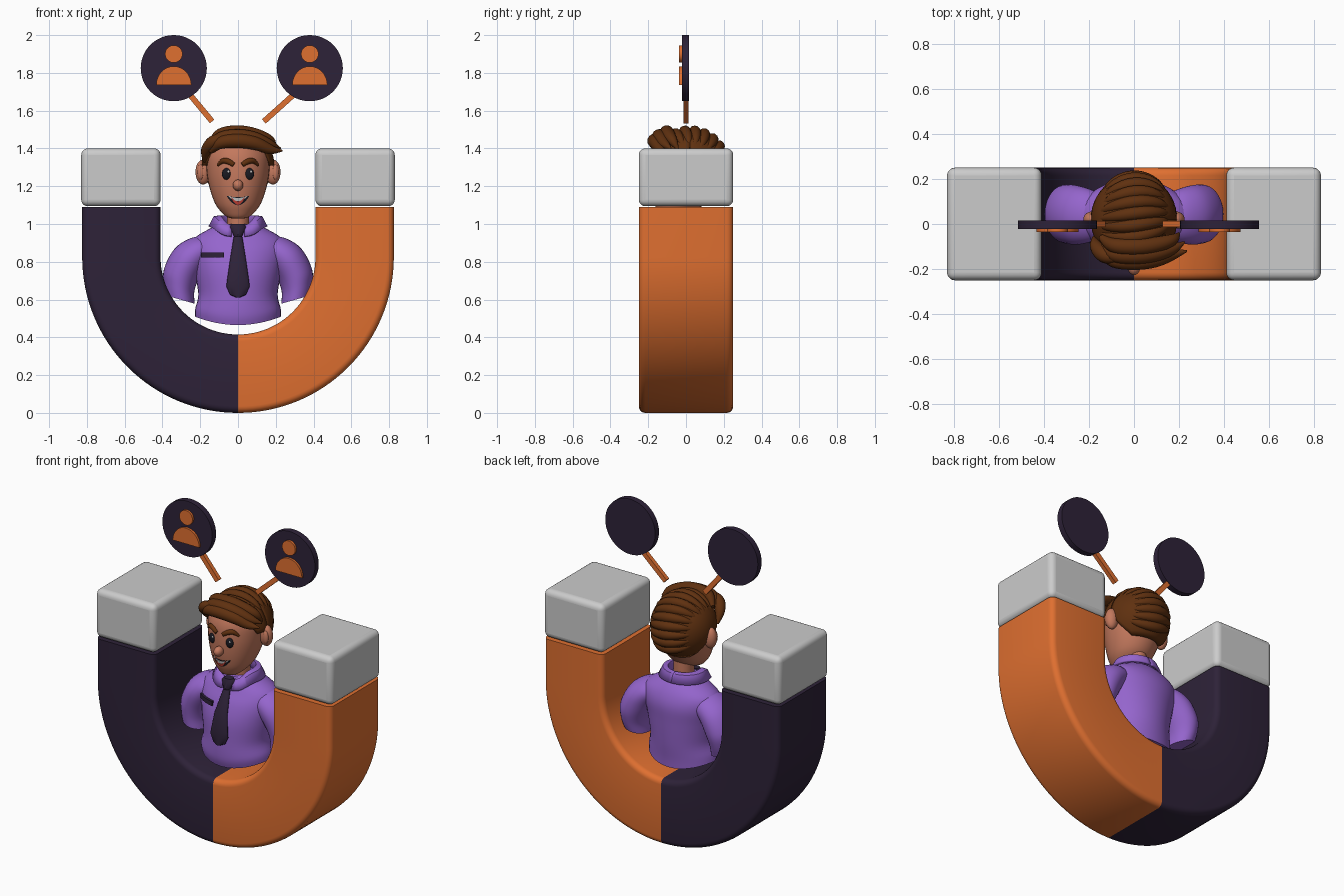
import bpy, bmesh
from math import sin, cos, pi, radians, sqrt, acos
from mathutils import Vector as V

if "Cube" in bpy.data.objects:
    bpy.data.objects.remove(bpy.data.objects["Cube"])


def mat(name, r, g, b):
    m = bpy.data.materials.new(name)
    m.diffuse_color = (r, g, b, 1)
    m.use_nodes = True
    m.node_tree.nodes["Principled BSDF"].inputs["Base Color"].default_value = m.diffuse_color
    return m


ORANGE, DARK = mat("orange", .74, .16, .03), mat("dark", .027, .016, .04)
PURPLE, SKIN = mat("purple", .30, .13, .61), mat("skin", .55, .19, .11)
HAIR, BLACK = mat("hair", .115, .03, .005), mat("black", .01, .01, .015)
WHITE, RED = mat("white", .85, .85, .85), mat("red", .6, .06, .04)


def finish(o, m, angle=40):
    if m:
        o.data.materials.append(m)
    bpy.ops.object.select_all(action='DESELECT')
    o.select_set(True)
    bpy.context.view_layer.objects.active = o
    bpy.ops.object.shade_smooth_by_angle(angle=radians(angle))
    return o


def skin(name, rings, m, closed=True, caps=True):
    """Bridge rings of points into a surface."""
    bm = bmesh.new()
    vs = [[bm.verts.new(p) for p in r] for r in rings]
    n = len(rings[0])
    for a, b in zip(vs, vs[1:]):
        for i in range(n if closed else n - 1):
            j = (i + 1) % n
            bm.faces.new((a[i], a[j], b[j], b[i]))
    if caps:
        bm.faces.new(vs[0])
        bm.faces.new(vs[-1])
    bmesh.ops.recalc_face_normals(bm, faces=bm.faces)
    me = bpy.data.meshes.new(name)
    bm.to_mesh(me)
    bm.free()
    o = bpy.data.objects.new(name, me)
    bpy.context.collection.objects.link(o)
    return finish(o, m)


def ellipse(c, rx, ry, tilt=0, n=36):
    t = radians(tilt)
    return [V(c) + V((cos(a) * rx * cos(t), sin(a) * ry, cos(a) * rx * sin(t)))
            for a in (2 * pi * i / n for i in range(n))]


def spline(rows, k=5):
    """Catmull-Rom through rows of numbers."""
    r = [rows[0]] + rows + [rows[-1]]
    out = []
    for a, b, c, d in zip(r, r[1:], r[2:], r[3:]):
        for t in (i / k for i in range(k)):
            out.append([.5 * (2 * q + (s - p) * t + (2 * p - 5 * q + 4 * s - u) * t * t
                              + (3 * q - p - 3 * s + u) * t ** 3) for p, q, s, u in zip(a, b, c, d)])
    return out + [list(rows[-1])]


def front_y(rows, x, z):
    """Front surface of a body made of (z, rx, ry, cy) rows."""
    for a, b in zip(rows, rows[1:]):
        if a[0] <= z <= b[0]:
            t = (z - a[0]) / (b[0] - a[0])
            rx, ry, cy = (a[i] + (b[i] - a[i]) * t for i in (1, 2, 3))
            return cy - ry * sqrt(max(0, 1 - (x / rx) ** 2))


def ball(name, c, s, m):
    bpy.ops.mesh.primitive_uv_sphere_add(segments=24, ring_count=16, radius=1, location=c)
    o = bpy.context.object
    o.name, o.scale = name, s
    return finish(o, m, 180)


def lock(name, pts, radii, m):
    """Tapered tube along a smooth path."""
    cu = bpy.data.curves.new(name, 'CURVE')
    cu.dimensions, cu.bevel_depth, cu.bevel_resolution, cu.use_fill_caps = '3D', 1, 4, True
    path = spline([list(p) + [r] for p, r in zip(pts, radii)], 5)
    s = cu.splines.new('POLY')
    s.points.add(len(path) - 1)
    for q, p in zip(s.points, path):
        q.co, q.radius = (*p[:3], 1), max(p[3], .002)
    cu.materials.append(m)
    o = bpy.data.objects.new(name, cu)
    bpy.context.collection.objects.link(o)


# horseshoe magnet: rounded rectangle swept along half a U
def section(c, d, bev=.035, hw=.2075, hd=.25):
    pts = []
    for q, (sx, sy) in enumerate(((1, 1), (-1, 1), (-1, -1), (1, -1))):
        for i in range(6):
            a = pi / 2 * (q + i / 5)
            pts.append(V(c) + V(d) * (sx * (hw - bev) + bev * cos(a)) + V((0, sy * (hd - bev) + bev * sin(a), 0)))
    return pts


for s, side, m in ((-1, "left", DARK), (1, "right", ORANGE)):
    rings = []
    for i in range(33):
        a = pi / 2 * i / 32
        d = V((s * sin(a), 0, -cos(a)))
        rings.append(section(d * .6175 + V((0, 0, .825)), d))
    rings.append(section((s * .6175, 0, 1.09), (s, 0, 0)))
    skin("magnet_arm_" + side, rings, m)
    bpy.ops.mesh.primitive_cube_add(size=1, location=(s * .62, 0, 1.247))
    o = bpy.context.object
    o.name, o.dimensions = "magnet_tip_" + side, (.42, .5, .306)
    bpy.ops.object.transform_apply(location=False, rotation=False)
    b = o.modifiers.new("bevel", 'BEVEL')
    b.width, b.segments = .035, 5
    finish(o, None)

# icon signs on sticks
for cx, s, side in ((-.34, -1, "left"), (.38, 1, "right")):
    def slab(name, pts, y0, y1, m):
        skin(name + side, [[V((x, y, z)) for x, z in pts] for y in (y0, y1)], m)

    def disc(z, r, n=48):
        return [(cx + r * cos(2 * pi * i / n), z + r * sin(2 * pi * i / n)) for i in range(n)]
    slab("sign_disc_", disc(1.825, .175), -.022, .016, DARK)
    slab("icon_head_", disc(1.9, .046), -.036, -.02, ORANGE)
    slab("icon_body_", [(cx + .093 * cos(pi * i / 24), 1.735 + .1 * sin(pi * i / 24)) for i in range(25)],
         -.036, -.02, ORANGE)
    p, q = V((cx - s * .085, 0, 1.685)), V((s * .137, 0, 1.543))
    w = (q - p).normalized().cross(V((0, 1, 0))) * .015
    skin("sign_stick_" + side, [[e + w * a + V((0, b * .013, 0)) for a, b in ((1, 1), (-1, 1), (-1, -1), (1, -1))]
                                for e in (p, q)], ORANGE)

# shirt torso with a curved hem
BODY = spline([(.465, .228, .172, .005), (.52, .226, .18, 0), (.62, .21, .185, .005), (.75, .23, .185, .012),
               (.85, .25, .172, .027), (.92, .235, .143, .035), (.975, .15, .11, .03), (1.0, .09, .085, .02)])
rings = [ellipse((0, cy, z), rx, ry) for z, rx, ry, cy in BODY]
for r in rings:
    for p in r:
        p.z += .045 * (p.x / .228) ** 2 * max(0, 1 - (p.z - .465) / .2)
skin("shirt_torso", rings, PURPLE)

# sleeves, collar halves
for s, side in ((-1, "left"), (1, "right")):
    rows = spline([(.15, .035, .87, .07, .10, 70), (.205, .037, .855, .083, .12, 58), (.26, .04, .81, .096, .132, 38),
                   (.302, .045, .73, .095, .13, 18), (.312, .042, .66, .083, .118, 14), (.306, .035, .60, .08, .105, 16)])
    rings = [ellipse(r[:3], *r[3:]) for r in rows]
    skin("sleeve_" + side, [[V((s * p.x, p.y, p.z)) for p in r] for r in rings], PURPLE)
    grid = []
    for i in range(21):
        a = pi * i / 20
        f = max(0, cos(a)) ** 3          # 1 at the front opening
        row = []
        for rx, ry, z in ((.085, .09, .98), (.10, .095, 1.04 - .05 * f), (.125, .11, 1.035 - .055 * f),
                          (.15, .13, .985 - .05 * f)):
            row.append(V((s * (rx * sin(a) + .035 * f), .015 - ry * cos(a), z)))
        grid.append(row)
    o = skin("collar_" + side, grid, PURPLE, False, False)
    md = o.modifiers.new("thickness", 'SOLIDIFY')
    md.thickness, md.offset = .014, 0

# tie and pocket badge
tie = [(.612, .012), (.625, .042), (.67, .062), (.70, .058), (.80, .044), (.90, .028), (.935, .022), (.945, .026),
       (.985, .044), (1.0, .03)]
rings = []
for z, w in tie:
    y = front_y(BODY, 0, min(z, .93)) - .008 + max(0, z - .93) * .3
    rings.append(ellipse((0, y, z), w, .016 if z < .94 else .024, n=24))
skin("tie", rings, DARK)
rings = []
for x in (-.195, -.165, -.135, -.105, -.075):
    y = front_y(BODY, x, .835)
    rings.append([V((x, y + dy, z)) for dy, z in ((-.012, .85), (-.012, .822), (.02, .822), (.02, .85))])
skin("pocket_badge", rings, DARK)

# neck and head
skin("neck", [ellipse((0, .02, z), .058, .062) for z in (.96, 1.13)], SKIN)
HEAD = spline([(1.028, .02, .02, -.09), (1.036, .055, .052, -.08), (1.065, .09, .095, -.055), (1.11, .122, .132, -.035),
               (1.19, .15, .162, -.018), (1.28, .166, .175, -.008), (1.37, .166, .172, 0), (1.44, .13, .135, .005),
               (1.475, .06, .065, .01)])
skin("head", [ellipse((0, cy, z), rx, ry) for z, rx, ry, cy in HEAD], SKIN)
ball("nose", (0, -.193, 1.205), (.027, .034, .03), SKIN)

# ears, eyes, brows
for s, side in ((-1, "left"), (1, "right")):
    ball("ear_" + side, (s * .185, .02, 1.275), (.04, .036, .066), SKIN)
    ball("ear_hollow_" + side, (s * .198, -.006, 1.275), (.018, .014, .04), SKIN)
    ball("eye_" + side, (s * .06, front_y(HEAD, .06, 1.265) + .002, 1.265), (.025, .014, .031), BLACK)
    ball("eye_glint_" + side, (s * .06 + .009, front_y(HEAD, .06, 1.265) - .01, 1.277), (.006, .004, .007), WHITE)
    lock("brow_" + side, [(s * x, front_y(HEAD, x, z) - .002, z) for x, z in
                          ((.022, 1.313), (.05, 1.33), (.08, 1.334), (.108, 1.31))], (.012, .015, .014, .006), HAIR)


# smiling mouth in layers
def strip(name, hw, top, bot, lift, m):
    rings = []
    for i in range(17):
        u = -.99 + 1.98 * i / 16
        x, k = u * hw, 1 - u * u
        zt, zb = 1.15 - top * k, 1.149 - bot * k
        rings.append([V((x, front_y(HEAD, x, z) + d, z)) for z, d in ((zt, -lift), (zb, -lift), (zb, .02), (zt, .02))])
    skin(name, rings, m)


strip("mouth", .06, .008, .05, .004, BLACK)
strip("teeth", .052, .012, .028, .007, WHITE)
strip("lower_lip", .04, .030, .048, .008, RED)

# hair cap from crown down to the hairline
C, A, B, H = V((0, .02, 1.31)), .18, .188, .183
LINE = [(-1, 1.42), (-.65, 1.39), (-.4, 1.31), (0, 1.31), (.3, 1.22), (.6, 1.17), (1, 1.165)]
grid = []
for i in range(49):
    phi = 2 * pi * i / 48
    d = max(-1, min(1, sin(phi)))
    for (d0, z0), (d1, z1) in zip(LINE, LINE[1:]):
        if d0 <= d <= d1:
            end = acos((z0 + (z1 - z0) * (d - d0) / (d1 - d0) - C.z) / H)
    grid.append([C + V((A * sin(t) * cos(phi), B * sin(t) * sin(phi), H * cos(t)))
                 for t in (.03 + (end - .03) * j / 14 for j in range(15))])
o = skin("hair_cap", grid, HAIR, False, False)
md = o.modifiers.new("thickness", 'SOLIDIFY')
md.thickness, md.offset = .025, 0

# combed locks running left to right over the crown and the back
for k, deg in enumerate(range(130, -46, -16)):
    lo = 30 if deg > 50 else 38
    pts = []
    for i in range(7):
        t = radians(lo + (180 - 2 * lo) * i / 6)
        e = radians(deg - 14 * (i / 6 - .5))
        pts.append(C + V((-A * cos(t), B * sin(t) * cos(e), H * sin(t) * sin(e))))
    lock("hair_lock_%d" % k, pts, (.008, .02, .027, .03, .028, .022, .008), HAIR)

# swept fringe
for k, (y, z, tip) in enumerate(((-.155, 1.415, (.235, -.12, 1.388)), (-.13, 1.44, (.225, -.08, 1.40)),
                                 (-.09, 1.46, (.20, -.04, 1.39)))):
    lock("fringe_%d" % k, [(-.145, y + .03, z - .03), (-.09, y - .005, z + .015), (0, y - .012, z + .025),
                           (.09, y - .003, z + .012), (.17, y + .02, z - .02), tip],
         (.015, .033, .038, .036, .026, .004), HAIR)
lock("fringe_side", [(-.07, -.15, 1.46), (-.13, -.14, 1.435), (-.168, -.10, 1.39), (-.178, -.06, 1.33)],
     (.02, .034, .028, .008), HAIR)
